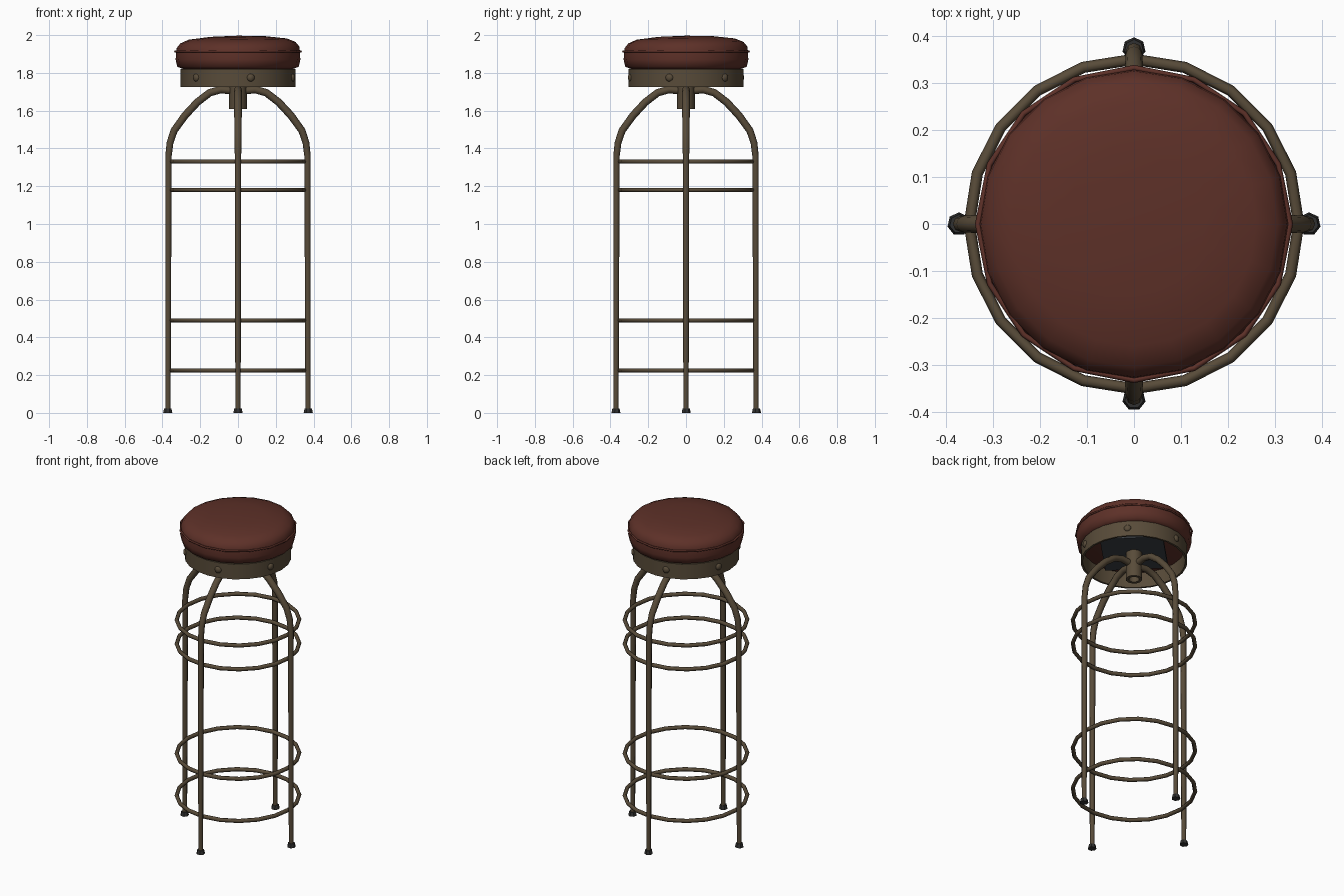
import bpy, bmesh, math
from mathutils import Vector, Matrix

cube = bpy.data.objects.get("Cube")
if cube:
    bpy.data.objects.remove(cube, do_unlink=True)


def material(name, rgb):
    m = bpy.data.materials.new(name)
    m.use_nodes = True
    m.diffuse_color = (*rgb, 1)
    bsdf = m.node_tree.nodes["Principled BSDF"]
    bsdf.inputs["Base Color"].default_value = (*rgb, 1)
    bsdf.inputs["Roughness"].default_value = 0.7
    return m


LEATHER = material("red brown leather", (0.11, 0.03, 0.021))
METAL = material("aged bronze metal", (0.098, 0.071, 0.041))
RUBBER = material("dark rubber", (0.03, 0.03, 0.029))
STEEL = material("blue grey steel", (0.045, 0.052, 0.06))


def finish(bm, name, mat, angle=40):
    bmesh.ops.recalc_face_normals(bm, faces=bm.faces)
    mesh = bpy.data.meshes.new(name)
    bm.to_mesh(mesh)
    bm.free()
    mesh.materials.append(mat)
    ob = bpy.data.objects.new(name, mesh)
    bpy.context.collection.objects.link(ob)
    bpy.ops.object.select_all(action='DESELECT')
    ob.select_set(True)
    bpy.context.view_layer.objects.active = ob
    bpy.ops.object.shade_smooth_by_angle(angle=math.radians(angle))
    return ob


def lathe(name, profile, mat, sides, closed=False, angle=40):
    """Spin a (radius, z) profile round the z axis."""
    bm = bmesh.new()
    verts = [bm.verts.new((r, 0, z)) for r, z in profile]
    pairs = list(zip(verts, verts[1:]))
    if closed:
        pairs.append((verts[-1], verts[0]))
    edges = [bm.edges.new(p) for p in pairs]
    bmesh.ops.spin(bm, geom=verts + edges, cent=(0, 0, 0), axis=(0, 0, 1),
                   angle=math.tau, steps=sides)
    bmesh.ops.remove_doubles(bm, verts=bm.verts, dist=0.0005)
    return finish(bm, name, mat, angle)


def hoop(name, radius, z, tube, mat, sides, tube_sides=6):
    section = [(radius + tube * math.cos(math.tau * i / tube_sides),
                z + tube * math.sin(math.tau * i / tube_sides))
               for i in range(tube_sides)]
    return lathe(name, section, mat, sides, closed=True, angle=70)


# Padded seat, slightly plumper towards one corner
seat = lathe("seat_cushion",
             [(0, 1.82), (0.29, 1.82), (0.322, 1.833), (0.33, 1.87), (0.328, 1.912),
              (0.325, 1.935), (0.305, 1.96), (0.26, 1.979), (0.15, 1.992), (0, 1.997)],
             LEATHER, 20, angle=60)
for v in seat.data.vertices:
    if v.co.z > 1.93:
        v.co.z += 0.012 * (v.co.x + v.co.y)
hoop("seat_piping", 0.332, 1.914, 0.006, LEATHER, 16)

# Metal band under the seat, its bolts and the mounting plate
lathe("seat_band", [(0.305, 1.725), (0.305, 1.82), (0.293, 1.82), (0.293, 1.725)],
      METAL, 24, closed=True)
for i in range(6):
    a = math.radians(43 + 60 * i)
    bm = bmesh.new()
    bmesh.ops.create_uvsphere(bm, u_segments=8, v_segments=6, radius=0.021,
                              matrix=Matrix.Translation((0.303 * math.cos(a), 0.303 * math.sin(a), 1.775))
                              @ Matrix.Rotation(a, 4, 'Z') @ Matrix.Diagonal((0.6, 1, 1, 1)))
    finish(bm, f"band_bolt_{i + 1}", METAL, 60)

bm = bmesh.new()
bmesh.ops.create_cube(bm, size=1, matrix=Matrix.Translation((0, 0, 1.79))
                      @ Matrix.Rotation(math.radians(45), 4, 'Z') @ Matrix.Diagonal((0.36, 0.36, 0.02, 1)))
finish(bm, "mounting_plate", STEEL)

# Hollow screw sleeve
lathe("centre_sleeve", [(0.047, 1.61), (0.047, 1.785), (0.03, 1.785), (0.03, 1.61)],
      METAL, 12, closed=True)

# Foot hoops
for i, z in enumerate((0.225, 0.49, 1.18, 1.33)):
    hoop(f"foot_ring_{i + 1}", 0.35, z, 0.012, METAL, 20)

# Bent tube legs: (distance from centre, height, tube radius)
PATH = [(0.03, 1.705, 0.02), (0.09, 1.712, 0.02), (0.15, 1.695, 0.02), (0.215, 1.645, 0.02),
        (0.28, 1.575, 0.02), (0.338, 1.495, 0.019), (0.36, 1.43, 0.018),
        (0.368, 1.36, 0.017), (0.371, 0.015, 0.014)]


def leg(name, angle):
    bm = bmesh.new()
    turn = Matrix.Rotation(angle, 3, 'Z')
    pts = [Vector((r, 0, z)) for r, z, _ in PATH]
    loops = []
    for i, (p, (_, _, rad)) in enumerate(zip(pts, PATH)):
        along = (pts[min(i + 1, len(pts) - 1)] - pts[max(i - 1, 0)]).normalized()
        side = Vector((0, 1, 0))
        up = along.cross(side)
        loops.append([bm.verts.new(turn @ (p + rad * (math.cos(t) * side + math.sin(t) * up)))
                      for t in (math.tau * k / 8 for k in range(8))])
    for a, b in zip(loops, loops[1:]):
        for k in range(8):
            bm.faces.new((a[k], a[k - 1], b[k - 1], b[k]))
    bm.faces.new(loops[0])
    bm.faces.new(loops[-1])
    finish(bm, name, METAL, 50)


for i, side in enumerate(("left", "back", "right", "front")):
    a = math.pi / 2 * i
    leg(f"{side}_leg", a)
    # Rubber foot cap
    bm = bmesh.new()
    bmesh.ops.create_cone(bm, cap_ends=True, segments=7, radius1=0.025, radius2=0.02, depth=0.024,
                          matrix=Matrix.Translation((0.372 * math.cos(a), 0.372 * math.sin(a), 0.012)))
    finish(bm, f"{side}_foot_cap", RUBBER)
